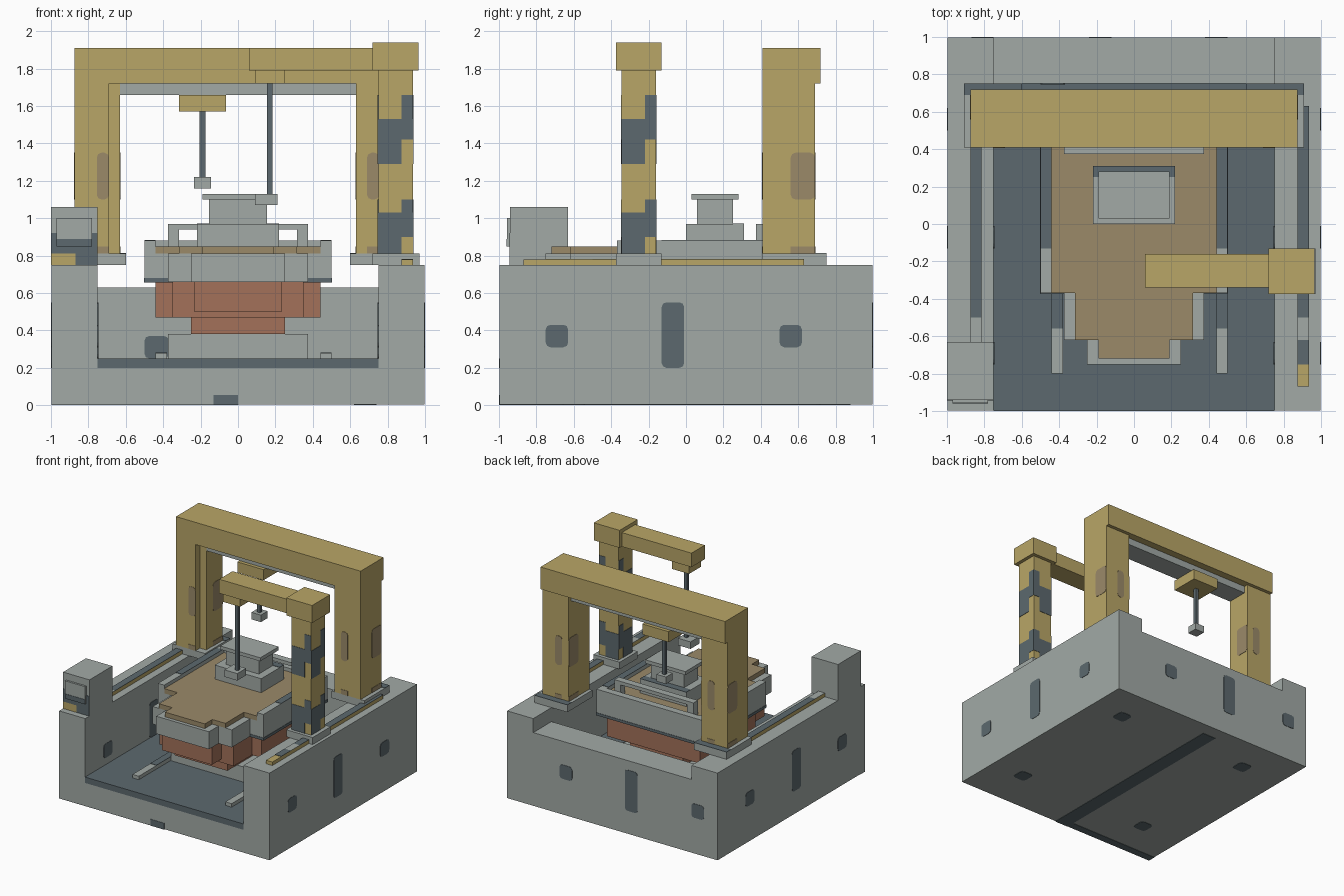
import bpy, bmesh
from mathutils import Vector

if "Cube" in bpy.data.objects:
    bpy.data.objects.remove(bpy.data.objects["Cube"])


def material(name, rgb):
    m = bpy.data.materials.new(name)
    m.diffuse_color = (*rgb, 1)
    m.use_nodes = True
    m.node_tree.nodes["Principled BSDF"].inputs["Base Color"].default_value = m.diffuse_color
    return m


GREY = material("concrete grey", (0.36, 0.40, 0.38))
DARK = material("dark slate", (0.107, 0.141, 0.156))
YELLOW = material("crane yellow", (0.485, 0.381, 0.136))
BROWN = material("deck brown", (0.328, 0.254, 0.141))
RED = material("hull red", (0.366, 0.165, 0.102))
T = 0.003  # paint thickness


def box(name, x, y, z, mat, round_axis=None):
    """Box from three (min, max) ranges; optionally round the corners around one axis."""
    bm = bmesh.new()
    bmesh.ops.create_cube(bm, size=1)
    for v in bm.verts:
        v.co = Vector([(r[0] + r[1]) / 2 + c * (r[1] - r[0]) for r, c in zip((x, y, z), v.co)])
    if round_axis is not None:
        edges = [e for e in bm.edges
                 if abs((e.verts[0].co - e.verts[1].co).normalized()[round_axis]) > 0.9]
        bmesh.ops.bevel(bm, geom=edges, offset=0.025, segments=2, profile=0.5, affect='EDGES')
    me = bpy.data.meshes.new(name)
    bm.to_mesh(me)
    bm.free()
    me.materials.append(mat)
    ob = bpy.data.objects.new(name, me)
    bpy.context.collection.objects.link(ob)
    return ob


def sides(x0, x1):
    """Range on the right and its mirror on the left."""
    return ((x0, x1), (-x1, -x0))


# Dock basin
E = 1 - T
for xr in sides(0.75, E):
    box("dock_side_wall", xr, (-E, E), (T, 0.75), GREY)
box("dock_back_wall", (-0.75, 0.75), (0.75, E), (T, 0.63), GREY)
box("dock_base", (-0.75, 0.75), (-E, 0.75), (T, 0.2), GREY)
box("dock_floor", (-0.75, 0.75), (-1, 0.75), (0.2, 0.25), DARK)

# Dark recess marks on the walls, inside and out
for c, zr in ((-0.69, (0.31, 0.43)), (-0.07, (0.2, 0.55)), (0.56, (0.31, 0.43))):
    yr = (c - 0.06, c + 0.06)
    for xr in sides(E, 1):
        box("outer_wall_mark", xr, yr, zr, DARK, 0)
    for xr in sides(0.75 - T, 0.75):
        box("inner_wall_mark", xr, yr, (max(zr[0], 0.25), zr[1]), DARK, 0)
    xc = -c - 0.25
    box("back_wall_mark", (xc - 0.06, xc + 0.06), (E, 1), zr, DARK, 1)
box("inner_back_mark", (-0.5, -0.37), (0.75 - T, 0.75), (0.25, 0.37), DARK, 1)
box("front_mark", (-0.13, 0), (-1, -E), (0, 0.055), DARK)
box("underside_stripe", (-0.13, 0), (-E, 0.88), (0, T), DARK)
box("underside_front_stripe", (-E, 0), (-E, -0.93), (0, T), DARK)
for xc in (0.68, -0.6):
    for yc in (0.66, -0.6):
        box("underside_mark", (xc - 0.06, xc + 0.06), (yc - 0.06, yc + 0.06), (0, T), DARK, 2)

# Crane rails along the walls
for x0, spans in ((0.875, ((-0.75, -0.62, DARK), (-0.62, -0.5, GREY), (-0.5, 0.63, DARK))),
                  (-0.875, ((-0.63, -0.5, GREY), (-0.5, 0.63, DARK)))):
    xr = (x0, x0 + 0.06)
    box("wall_rail", xr, (-0.87, 0.63), (0.75, 0.78), YELLOW)
    for a, b, m in spans:
        box("wall_rail_paint", xr, (a, b), (0.78, 0.78 + T), m)

# Control booth
box("booth", (-1, -0.75), (-0.94, -0.63), (0.75, 1.06), GREY)
box("booth_dark_front", (-1, -0.75), (-0.94 - T, -0.94), (0.81, 0.92), DARK)
box("booth_dark_foot", (-0.87, -0.75), (-0.94 - T, -0.94), (0.75, 0.81), DARK)
box("booth_yellow_foot", (-1, -0.87), (-0.94 - T, -0.94), (0.75, 0.81), YELLOW)
box("booth_panel", (-0.97, -0.78), (-0.957, -0.94), (0.85, 1.0), GREY)
box("booth_panel_base", (-0.97, -0.78), (-0.96, -0.957), (0.85, 0.89), DARK)

# Floor rails and keel block
for x0 in (0.44, -0.44):
    xr = (x0, x0 + 0.06)
    box("floor_rail", xr, (-0.8, 0.6), (0.25, 0.28), GREY)
    box("floor_rail_paint", xr, (-0.56, 0.6), (0.28, 0.28 + T), DARK)
box("keel_block", (-0.375, 0.375), (-0.37, 0.37), (0.25, 0.38), GREY)

# Ship hull: stepped plan from midship to bow
box("keel", (-0.25, 0.25), (-0.5, 0.4), (0.38, 0.48), RED)
for w, y0, y1, z0 in ((0.44, -0.31, 0.44, 0.47), (0.35, -0.56, -0.31, 0.47), (0.235, -0.69, -0.56, 0.5)):
    box("lower_hull", (-w, w), (y0, y1), (z0, 0.66), RED)
for w, y0, y1 in ((0.5, -0.37, 0.5), (0.375, -0.62, -0.37), (0.25, -0.75, -0.62)):
    box("upper_hull", (-w, w), (y0, y1), (0.66, 0.81), GREY)
for w, y0, y1 in ((0.44, -0.37, 0.44), (0.315, -0.62, -0.37), (0.19, -0.72, -0.62)):
    box("deck", (-w, w), (y0, y1), (0.81, 0.85), BROWN)
box("hull_waterline", (-0.5 - T, 0.5 + T), (-0.37 - T, 0.5 + T), (0.66 - T, 0.68), DARK)
for xr in sides(0.44, 0.5):
    box("bulwark", xr, (-0.37, 0.5), (0.81, 0.88), GREY)
    box("bulwark_dark_top", xr, (-0.13, 0.42), (0.88, 0.88 + T), DARK)
box("stern_bulwark", (-0.44, 0.44), (0.44, 0.5), (0.81, 0.88), GREY)

# Stern railing
box("railing_bar", (-0.375, 0.375), (0.375, 0.435), (0.94, 0.97), GREY)
for xr in sides(0.315, 0.375):
    box("railing_post", xr, (0.375, 0.435), (0.85, 0.94), GREY)

# Deckhouse
box("deckhouse_lower", (-0.22, 0.22), (0, 0.31), (0.85, 0.97), GREY)
box("deckhouse_lower_paint", (-0.22, 0.22), (0.25, 0.31), (0.97, 0.97 + T), DARK)
box("deckhouse_upper", (-0.155, 0.155), (0.06, 0.25), (0.97, 1.1), GREY)
box("deckhouse_roof", (-0.19, 0.19), (0.03, 0.28), (1.1, 1.13), GREY)

# Gantry crane
box("gantry_beam", (-0.875, 0.875), (0.41, 0.72), (1.72, 1.91), YELLOW)
box("gantry_beam_rail", (-0.63, 0.63), (0.47, 0.655), (1.66, 1.72), GREY)
for s in (1, -1):
    def mx(a, b):
        return tuple(sorted((s * a, s * b)))
    box("gantry_leg", mx(0.69, 0.875), (0.41, 0.69), (0.81, 1.72), YELLOW)
    box("gantry_leg_inner", mx(0.63, 0.69), (0.41 if s > 0 else 0.47, 0.69), (0.81, 1.72), YELLOW)
    box("gantry_foot", mx(0.6, 0.91), (0.41, 0.75), (0.75, 0.81), GREY)
    box("gantry_foot_back_paint", mx(0.6, 0.91), (0.69, 0.75), (0.81, 0.81 + T), DARK)
    for x in (0.875, 0.63 - T):
        box("gantry_leg_rust", mx(x, x + T), (0.56, 0.69), (1.1, 1.35), BROWN, 0)
        box("gantry_leg_low_rust", mx(x, x + T), (0.56, 0.69), (0.81, 0.85), BROWN)
    for y in (0.41 - T, 0.69):
        box("gantry_leg_face_rust", mx(0.69, 0.755), (y, y + T), (1.1, 1.35), BROWN, 1)
        box("gantry_leg_face_low_rust", mx(0.69, 0.755), (y, y + T), (0.81, 0.85), BROWN)
box("gantry_trolley", (-0.315, -0.065), (0.44, 0.685), (1.57, 1.66), YELLOW)
box("gantry_cable", (-0.205, -0.175), (0.547, 0.577), (1.22, 1.57), DARK)
box("gantry_hook", (-0.235, -0.145), (0.517, 0.607), (1.16, 1.22), GREY)

# Jib crane
box("jib_foot", (0.72, 0.97), (-0.375, -0.13), (0.75, 0.81), GREY)
box("jib_column", (0.75, 0.935), (-0.345, -0.16), (0.81, 1.79), YELLOW)
box("jib_cap", (0.72, 0.965), (-0.375, -0.13), (1.79, 1.94), YELLOW)
box("jib_arm", (0.06, 0.72), (-0.34, -0.16), (1.79, 1.91), YELLOW)
box("jib_trolley", (0.09, 0.25), (-0.33, -0.17), (1.72, 1.79), YELLOW)
box("jib_cable", (0.155, 0.185), (-0.265, -0.235), (1.1, 1.72), DARK)
box("jib_hook", (0.09, 0.21), (-0.31, -0.19), (1.07, 1.13), GREY)
# Staggered warning stripes on all four column faces
for a, b, z0, z1 in ((0, 0.125, 0.81, 1.03), (0.125, 0.185, 0.9, 1.1),
                     (0, 0.125, 1.29, 1.53), (0.125, 0.185, 1.42, 1.66)):
    for y in (-0.345 - T, -0.16):
        box("jib_stripe", (0.75 + a, 0.75 + b), (y, y + T), (z0, z1), DARK)
    for x in (0.75 - T, 0.935):
        box("jib_stripe", (x, x + T), (-0.345 + a, -0.345 + b), (z0, z1), DARK)
